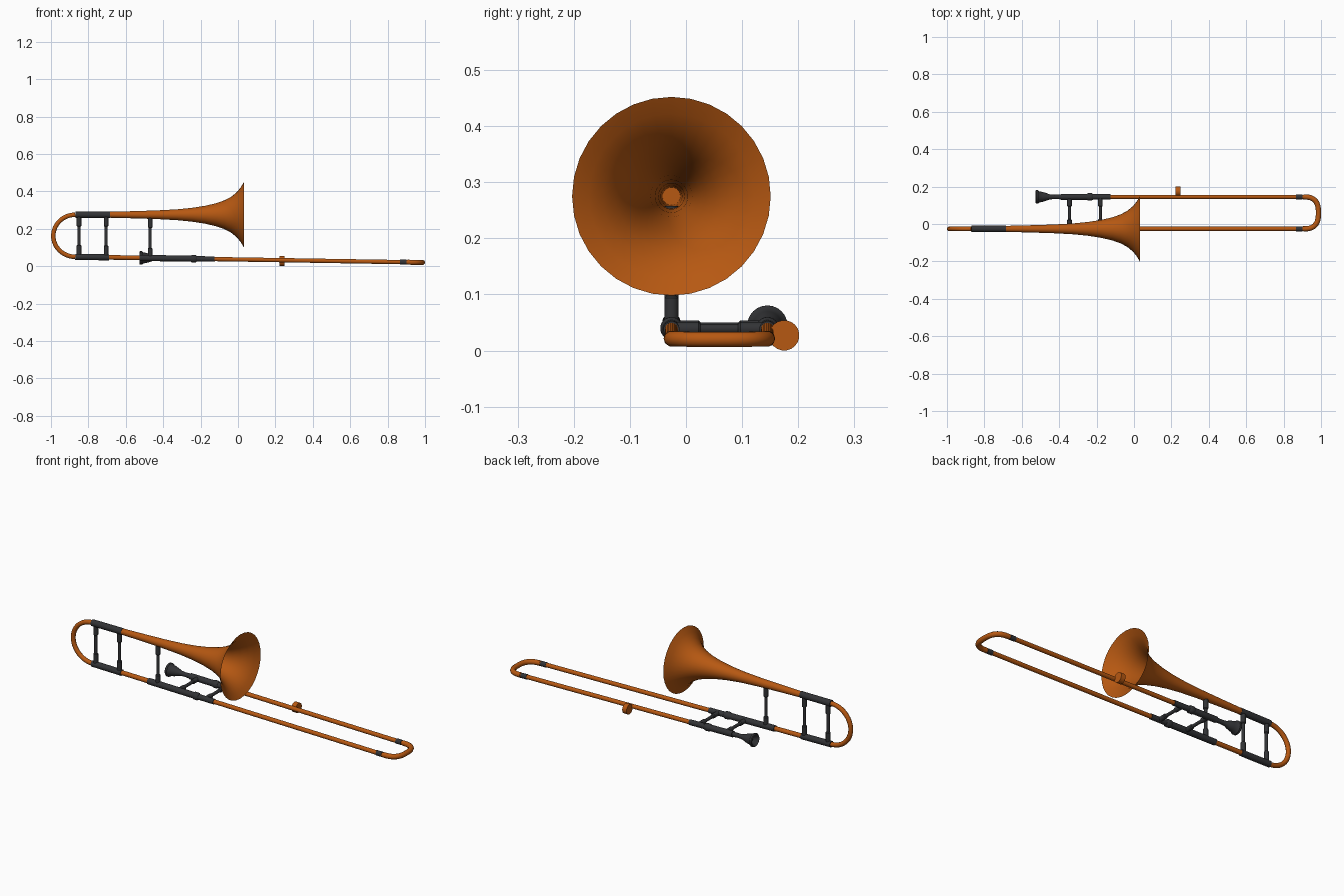
import bpy, bmesh, math
from mathutils import Vector

if "Cube" in bpy.data.objects:
    bpy.data.objects.remove(bpy.data.objects["Cube"], do_unlink=True)


def material(name, rgb):
    m = bpy.data.materials.new(name)
    m.use_nodes = True
    m.diffuse_color = (*rgb, 1)
    m.node_tree.nodes["Principled BSDF"].inputs["Base Color"].default_value = (*rgb, 1)
    return m


brass = material("orange brass", (0.47, 0.098, 0.006))
dark = material("dark grey", (0.032, 0.033, 0.036))

BELL_Y, SLIDE_Y = -0.026, 0.145
BELL_Z = 0.275
BEND_X = -0.87


def slide_z(x):
    """Height of the gently sloping slide."""
    return 0.05 - 0.0162 * (x - BEND_X)


def smooth(ob, angle=40):
    bpy.ops.object.select_all(action="DESELECT")
    ob.select_set(True)
    bpy.context.view_layer.objects.active = ob
    bpy.ops.object.shade_smooth_by_angle(angle=math.radians(angle))


def lathe(name, origin, direction, profile, mat, sides=20, caps=True):
    """Turn (distance, radius) pairs around an axis."""
    axis = Vector(direction).normalized()
    u = axis.orthogonal().normalized()
    v = axis.cross(u)
    bm = bmesh.new()
    rings = []
    for d, r in profile:
        c = Vector(origin) + axis * d
        rings.append([bm.verts.new(c + r * (u * math.cos(a) + v * math.sin(a)))
                      for a in (math.tau * i / sides for i in range(sides))])
    for a, b in zip(rings, rings[1:]):
        for i in range(sides):
            j = (i + 1) % sides
            bm.faces.new((a[i], a[j], b[j], b[i]))
    bm.faces.new(rings[0][::-1])
    if caps:
        bm.faces.new(rings[-1])
    me = bpy.data.meshes.new(name)
    bm.to_mesh(me)
    bm.free()
    me.materials.append(mat)
    ob = bpy.data.objects.new(name, me)
    bpy.context.collection.objects.link(ob)
    smooth(ob)
    return ob


def rod(name, a, b, radius, mat):
    a, b = Vector(a), Vector(b)
    return lathe(name, a, b - a, [(0, radius), ((b - a).length, radius)], mat)


def slide_rod(name, x0, x1, y, radius, mat):
    return rod(name, (x0, y, slide_z(x0)), (x1, y, slide_z(x1)), radius, mat)


def bent_tube(name, points, radius, mat):
    cu = bpy.data.curves.new(name, "CURVE")
    cu.dimensions = "3D"
    cu.bevel_depth = radius
    cu.bevel_resolution = 3
    cu.use_fill_caps = True
    sp = cu.splines.new("POLY")
    sp.points.add(len(points) - 1)
    for p, co in zip(sp.points, points):
        p.co = (*co, 1)
    cu.materials.append(mat)
    ob = bpy.data.objects.new(name, cu)
    bpy.context.collection.objects.link(ob)
    bpy.ops.object.select_all(action="DESELECT")
    ob.select_set(True)
    bpy.context.view_layer.objects.active = ob
    bpy.ops.object.convert(target="MESH")
    smooth(bpy.context.object)


def brace(name, a, b, sleeve):
    """Thin bar with a thicker sleeve at each end."""
    a, b = Vector(a), Vector(b)
    n = (b - a).length
    r, s = 0.0085, 0.0125
    lathe(name, a, b - a, [(0, s), (sleeve, s), (sleeve + 0.004, r),
                           (n - sleeve - 0.004, r), (n - sleeve, s), (n, s)], dark)


# Flared bell
lathe("bell", (-0.685, BELL_Y, BELL_Z), (1, 0, 0),
      [(0, 0.016), (0.12, 0.019), (0.25, 0.023), (0.36, 0.029), (0.44, 0.037),
       (0.51, 0.048), (0.57, 0.062), (0.615, 0.078), (0.65, 0.097),
       (0.68, 0.122), (0.70, 0.147), (0.718, 0.177)], brass, 32, caps=False)

# Tuning bend at the rear
mid, rad = (BELL_Z + 0.05) / 2, (BELL_Z - 0.05) / 2
bent_tube("tuning_bend",
          [(BEND_X - (rad + 0.005) * math.sin(t), BELL_Y, mid + rad * math.cos(t))
           for t in (math.pi * i / 24 for i in range(25))], 0.0125, brass)

# Ferrules and braces joining bell tube and lower tube
rod("upper_ferrule", (BEND_X, BELL_Y, BELL_Z), (-0.685, BELL_Y, BELL_Z), 0.0175, dark)
slide_rod("lower_ferrule", BEND_X, -0.69, BELL_Y, 0.0165, dark)
for x, name in ((-0.85, "rear_brace"), (-0.705, "middle_brace")):
    brace(name, (x, BELL_Y, slide_z(x)), (x, BELL_Y, BELL_Z), 0.06)
brace("bell_brace", (-0.47, BELL_Y, slide_z(-0.47)), (-0.47, BELL_Y, 0.258), 0.05)

# Lower tube and the two long slide tubes
slide_rod("lower_tube", -0.70, -0.52, BELL_Y, 0.0125, brass)
for y, side in ((BELL_Y, "front"), (SLIDE_Y, "back")):
    slide_rod(side + "_slide_tube", -0.13, 0.92, y, 0.0115, brass)
    slide_rod(side + "_slide_ring", 0.867, 0.9, y, 0.0135, dark)
    # Dark grip with a raised collar
    x0 = -0.527 if side == "front" else -0.39
    slide_rod(side + "_grip", x0, -0.23, y, 0.0165, dark)
    slide_rod(side + "_grip_end", -0.24, -0.126, y, 0.0145, dark)
    lathe(side + "_grip_collar", (-0.253, y, slide_z(-0.253)), (1, 0, -0.0162),
          [(0, 0.016), (0.007, 0.02), (0.027, 0.02), (0.034, 0.015)], dark)

# Cross braces between the grips
for x, name in ((-0.345, "rear_cross_brace"), (-0.18, "front_cross_brace")):
    brace(name, (x, BELL_Y, slide_z(x)), (x, SLIDE_Y, slide_z(x)), 0.048)

# Slide end bow with rounded corners
half = (SLIDE_Y - BELL_Y) / 2
power = 2 / 2.7
bow = []
for i in range(33):
    t = math.pi * i / 32
    c, s = math.cos(t), max(math.sin(t), 0)
    x = 0.905 + 0.081 * s ** power
    y = BELL_Y + half + math.copysign(abs(c) ** power, c) * half
    bow.append((x, y, slide_z(x)))
bent_tube("slide_bow", bow, 0.014, brass)

# Mouthpiece
lathe("mouthpiece", (-0.527, SLIDE_Y, slide_z(-0.527)), (1, 0, -0.0162),
      [(0.025, 0.012), (0.004, 0.028), (0, 0.032), (0.004, 0.036), (0.014, 0.036),
       (0.02, 0.03), (0.04, 0.026), (0.06, 0.02), (0.075, 0.014),
       (0.10, 0.0115), (0.15, 0.0135)], dark, 24)

# Round bumper on the back slide tube
rod("bumper", (0.222, 0.175, 0.027), (0.248, 0.175, 0.027), 0.027, brass)
